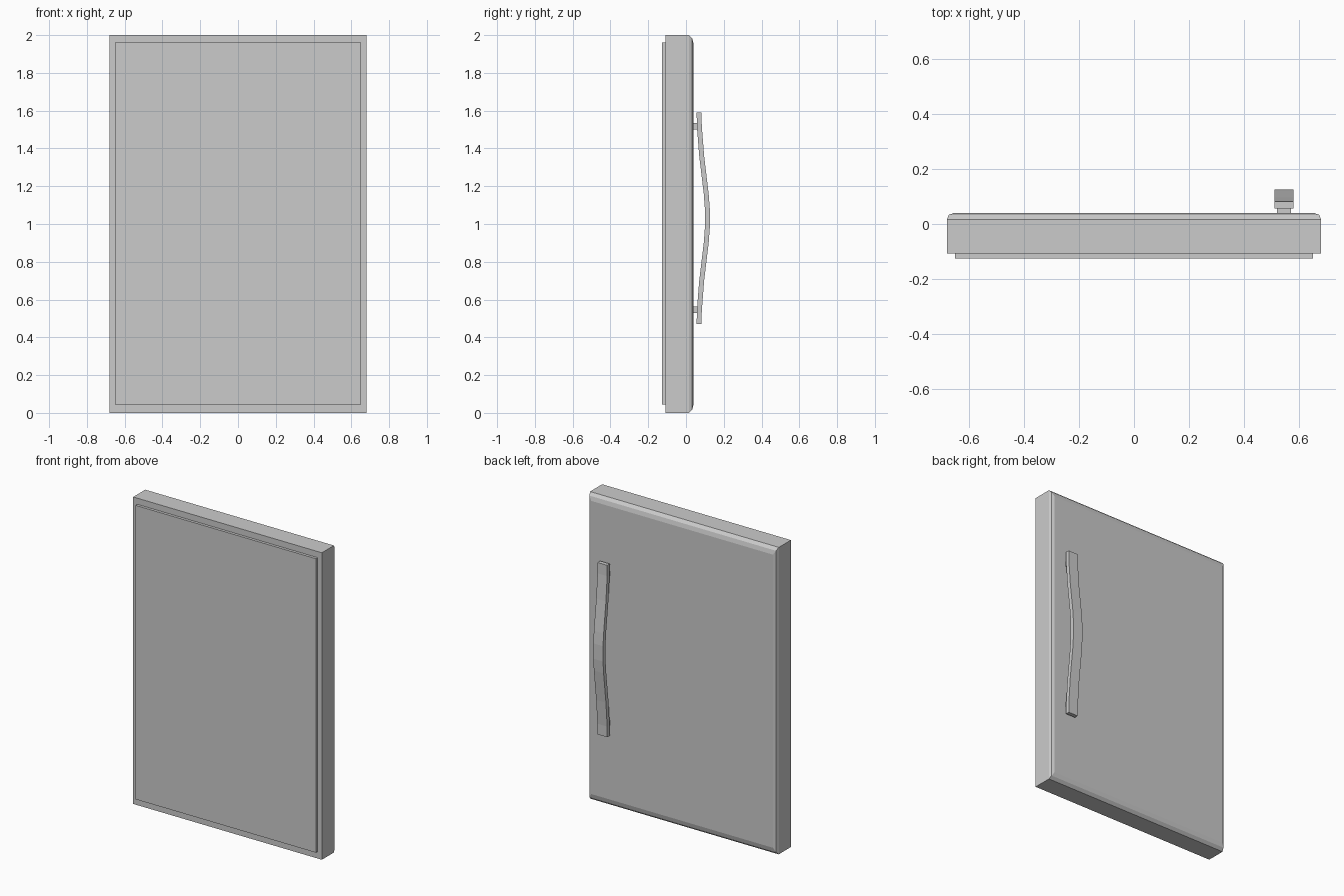
import bpy, bmesh

if "Cube" in bpy.data.objects:
    bpy.data.objects.remove(bpy.data.objects["Cube"])


def loft(name, rings):
    """Join matching closed loops of points into a capped solid."""
    bm = bmesh.new()
    loops = [[bm.verts.new(p) for p in r] for r in rings]
    n = len(loops[0])
    for a, b in zip(loops, loops[1:]):
        for i in range(n):
            j = (i + 1) % n
            bm.faces.new((a[i], a[j], b[j], b[i]))
    bm.faces.new(loops[0])
    bm.faces.new(loops[-1])
    bmesh.ops.recalc_face_normals(bm, faces=bm.faces)
    me = bpy.data.meshes.new(name)
    bm.to_mesh(me)
    bm.free()
    ob = bpy.data.objects.new(name, me)
    bpy.context.collection.objects.link(ob)
    return ob


def rect(x0, x1, z0, z1, y):
    return [(x0, y, z0), (x1, y, z0), (x1, y, z1), (x0, y, z1)]


# Door slab: straight sides, softened edge on the handle side (x inset, z inset, y)
steps = [(0, 0, -0.108), (0, 0, 0.016), (0.007, 0.018, 0.033), (0.025, 0.045, 0.04)]
loft("door_slab", [rect(-0.68 + i, 0.68 - i, k, 2 - k, y) for i, k, y in steps])

# Raised inner panel
loft("inner_panel", [rect(-0.65, 0.65, 0.045, 1.96, y) for y in (-0.126, -0.108)])

# Bowed handle bar: half path (distance from middle, y), mirrored about its middle
mid, half_t = 1.03, 0.013
half = [(0.56, 0.0695), (0.49, 0.0705), (0.33, 0.083), (0.13, 0.107), (0.05, 0.113)]
path = [(mid - d, y) for d, y in half] + [(mid + d, y) for d, y in reversed(half)]
loft("handle_bar", [[(0.51, y - half_t, z), (0.58, y - half_t, z),
                     (0.58, y + half_t, z), (0.51, y + half_t, z)] for z, y in path])

# Handle mounting posts
for label, z in (("lower", 0.545), ("upper", 1.518)):
    loft(label + "_handle_post",
         [rect(0.52, 0.57, z - 0.017, z + 0.017, y) for y in (0.035, 0.062)])
